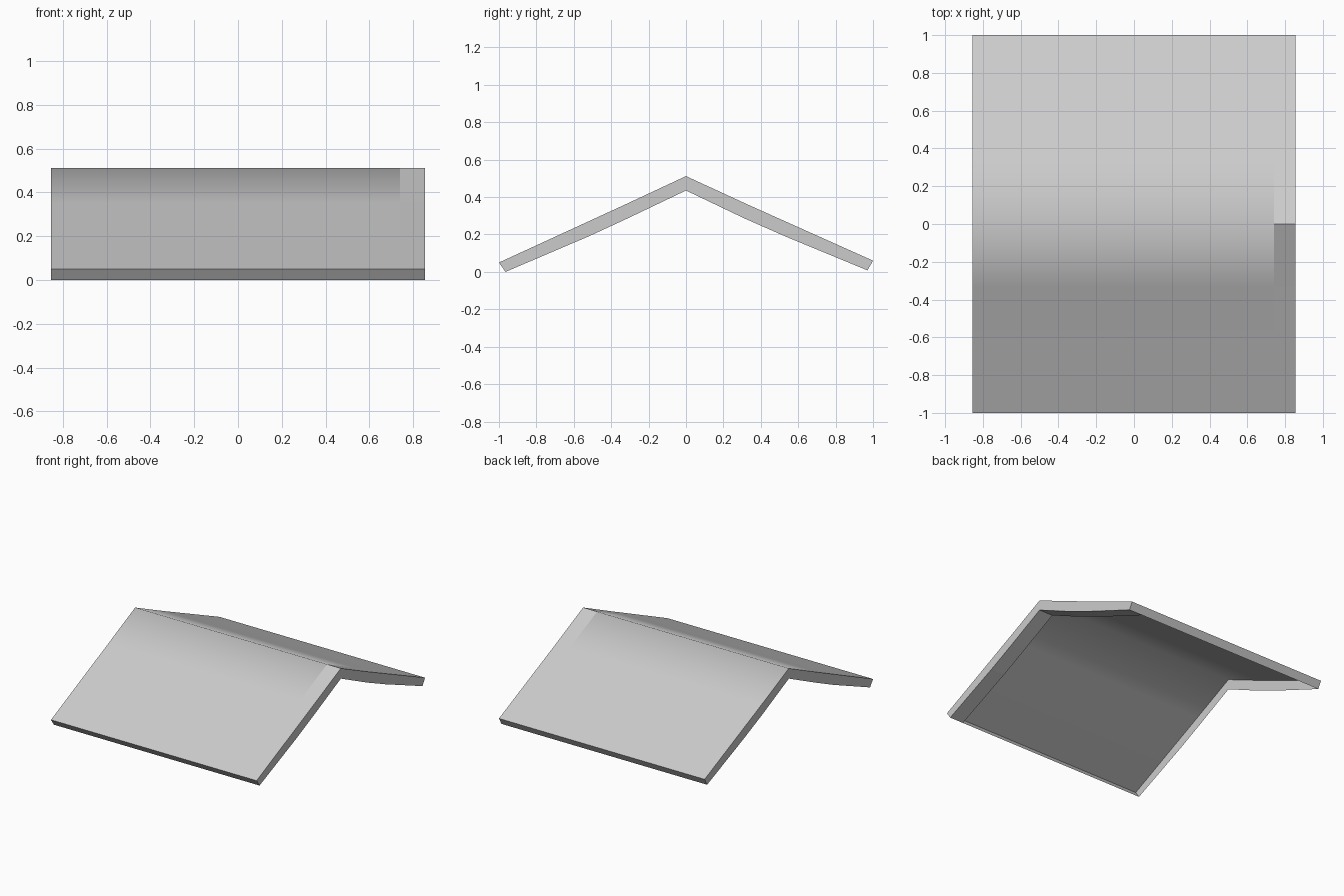
import bpy

if "Cube" in bpy.data.objects:
    bpy.data.objects.remove(bpy.data.objects["Cube"])

X0, X1, XV = -0.855, 0.855, 0.74   # left end, right end, start of the overhang

# Gable profile as (y, z), from the front eave to the back eave
TOP = [(-1.0, 0.05), (-0.33, 0.358), (0.0, 0.512), (0.33, 0.36), (1.0, 0.06)]
UNDER = [(-0.965, 0.0), (-0.52, 0.19), (-0.31, 0.287), (0.0, 0.435),
         (0.31, 0.287), (0.53, 0.19), (0.97, 0.008)]


def build(name, verts, faces, smooth=False):
    me = bpy.data.meshes.new(name)
    me.from_pydata(verts, [], faces)
    me.polygons.foreach_set("use_smooth", [smooth] * len(me.polygons))
    ob = bpy.data.objects.new(name, me)
    bpy.context.collection.objects.link(ob)
    return ob


def sheet(name, profile, xa, xb, up=True, smooth=False):
    """Sweep a y-z profile along x as a single-sided sheet."""
    verts = [(x, y, z) for y, z in profile for x in (xa, xb)]
    faces = [(2*i, 2*i+1, 2*i+3, 2*i+2) for i in range(len(profile) - 1)]
    if not up:
        faces = [f[::-1] for f in faces]
    return build(name, verts, faces, smooth)


def end_cap(name, x, facing_right):
    """Gable end face, one half per slope, closed by the shared ridge edge."""
    front = TOP[:3] + UNDER[3::-1]
    back = TOP[2:] + UNDER[:2:-1]
    verts = [(x, y, z) for y, z in front + back]
    n = len(front)
    faces = [tuple(range(n)), tuple(range(n, n + len(back)))]
    if facing_right:
        faces = [f[::-1] for f in faces]
    return build(name, verts, faces)


# Softly shaded main roof skin, open underneath
sheet("roof_skin", TOP, X0, XV, smooth=True)

# Crisp overhang at the right gable, with its own underside
sheet("overhang_top", TOP, XV, X1)
sheet("overhang_underside", UNDER, XV, X1, up=False)

# Slanted eave edges along front and back
sheet("front_eave", [UNDER[0], TOP[0]], X0, X1)
sheet("back_eave", [TOP[-1], UNDER[-1]], X0, X1)

# Gable end faces
end_cap("left_gable_end", X0, False)
end_cap("right_gable_end", X1, True)
